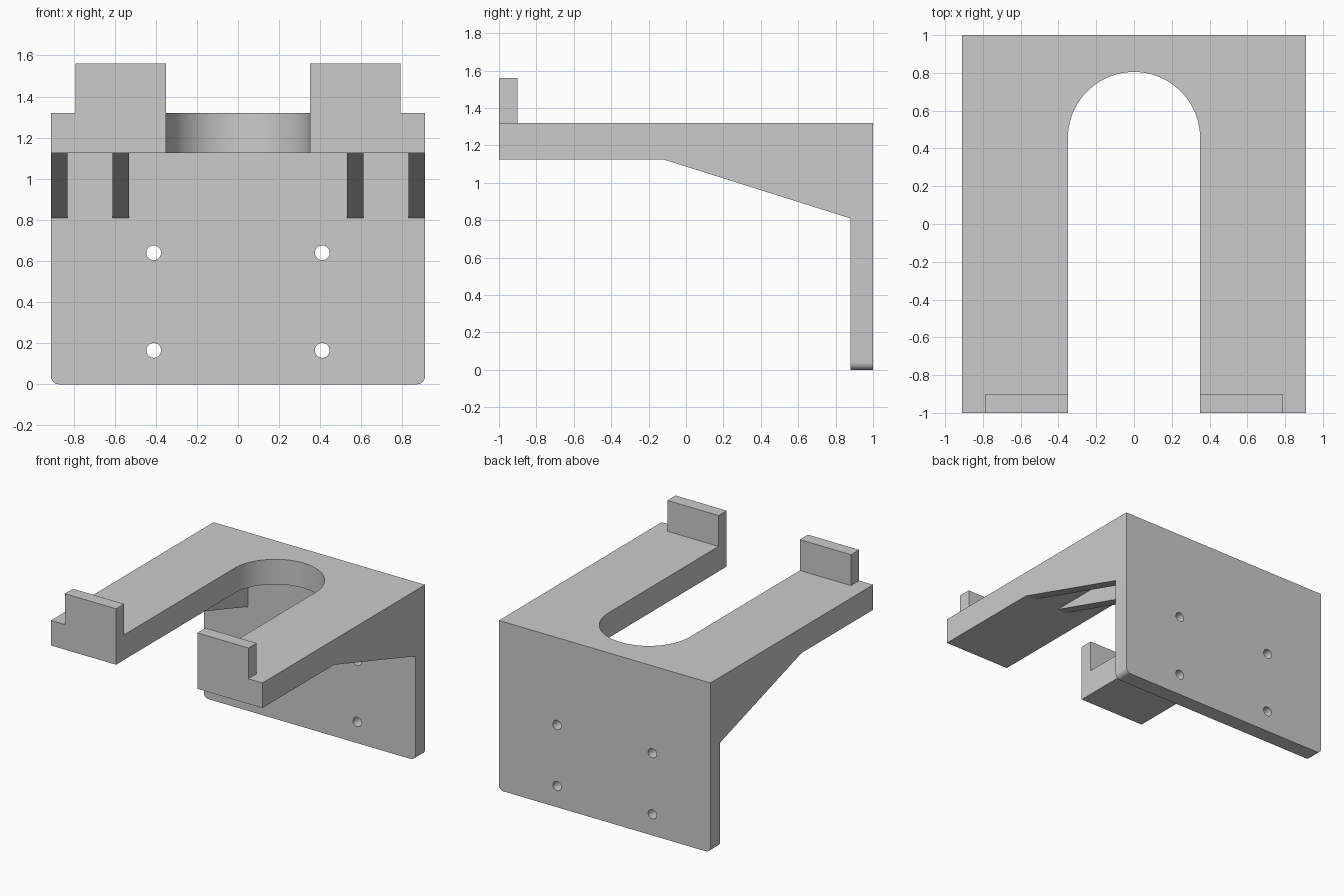
import bpy, bmesh, math

if "Cube" in bpy.data.objects:
    bpy.data.objects.remove(bpy.data.objects["Cube"])

W = 0.91          # half width
SLAB_Z = 1.125    # underside of shelf
TOP_Z = 1.32
BACK_Y = 0.88     # front face of wall plate


def prism(name, outline, to3d, a, b):
    """Extrude a closed 2D outline from a to b; to3d maps (u, v, depth) to xyz."""
    bm = bmesh.new()
    lo = [bm.verts.new(to3d(u, v, a)) for u, v in outline]
    hi = [bm.verts.new(to3d(u, v, b)) for u, v in outline]
    n = len(outline)
    bm.faces.new(lo)
    bm.faces.new(hi[::-1])
    for i in range(n):
        j = (i + 1) % n
        bm.faces.new((lo[j], lo[i], hi[i], hi[j]))
    bmesh.ops.recalc_face_normals(bm, faces=bm.faces)
    me = bpy.data.meshes.new(name)
    bm.to_mesh(me)
    bm.free()
    ob = bpy.data.objects.new(name, me)
    bpy.context.collection.objects.link(ob)
    return ob


def side(y, z, x): return (x, y, z)
def plan(x, y, z): return (x, y, z)
def front(x, z, y): return (x, y, z)


def arc(cx, cy, r, a0, a1, n):
    return [(cx + r * math.cos(math.radians(a0 + (a1 - a0) * i / n)),
             cy + r * math.sin(math.radians(a0 + (a1 - a0) * i / n))) for i in range(n + 1)]


def combine(target, tool, operation):
    mod = target.modifiers.new(operation, 'BOOLEAN')
    mod.operation, mod.solver, mod.object = operation, 'EXACT', tool
    bpy.context.view_layer.objects.active = target
    bpy.ops.object.modifier_apply(modifier=mod.name)
    bpy.data.objects.remove(tool)


# shelf and wall plate as one L-shaped extrusion
bracket = prism("shelf_bracket", [(-1, SLAB_Z), (BACK_Y, SLAB_Z), (BACK_Y, 0), (1, 0),
                                  (1, TOP_Z), (-1, TOP_Z)], side, -W, W)

# rounded lower corners of the wall plate
bm = bmesh.new()
bm.from_mesh(bracket.data)
corners = [e for e in bm.edges if all(v.co.z < 0.001 for v in e.verts)
           and abs(e.verts[0].co.x - e.verts[1].co.x) < 0.001]
bmesh.ops.bevel(bm, geom=corners, offset=0.04, segments=8, profile=0.5, affect='EDGES')
bm.to_mesh(bracket.data)
bm.free()

for s in (-1, 1):
    # sloping ribs under the shelf
    for x0, x1 in ((0.53, 0.61), (0.83, W)):
        rib = prism("rib", [(-0.12, SLAB_Z), (BACK_Y, 0.81), (0.94, 0.81),
                            (0.94, 1.22), (-0.12, 1.22)], side, s * x0, s * x1)
        combine(bracket, rib, 'UNION')
    # front stop tabs
    tab = prism("stop_tab", [(-1, 1.22), (-0.9, 1.22), (-0.9, 1.56), (-1, 1.56)],
                side, s * 0.35, s * 0.79)
    combine(bracket, tab, 'UNION')

# round-ended slot through the shelf
slot = prism("slot_cutter", [(-0.35, -1.2), (0.35, -1.2)] + arc(0, 0.455, 0.35, 0, 180, 48),
             plan, 1.0, 1.7)
combine(bracket, slot, 'DIFFERENCE')

# screw holes
for x in (-0.41, 0.41):
    for z in (0.165, 0.64):
        hole = prism("hole_cutter", arc(x, z, 0.036, 0, 352.5, 47), front, 0.8, 1.1)
        combine(bracket, hole, 'DIFFERENCE')

bpy.ops.object.select_all(action='DESELECT')
bracket.select_set(True)
bpy.context.view_layer.objects.active = bracket
bpy.ops.object.shade_smooth_by_angle(angle=math.radians(15))
